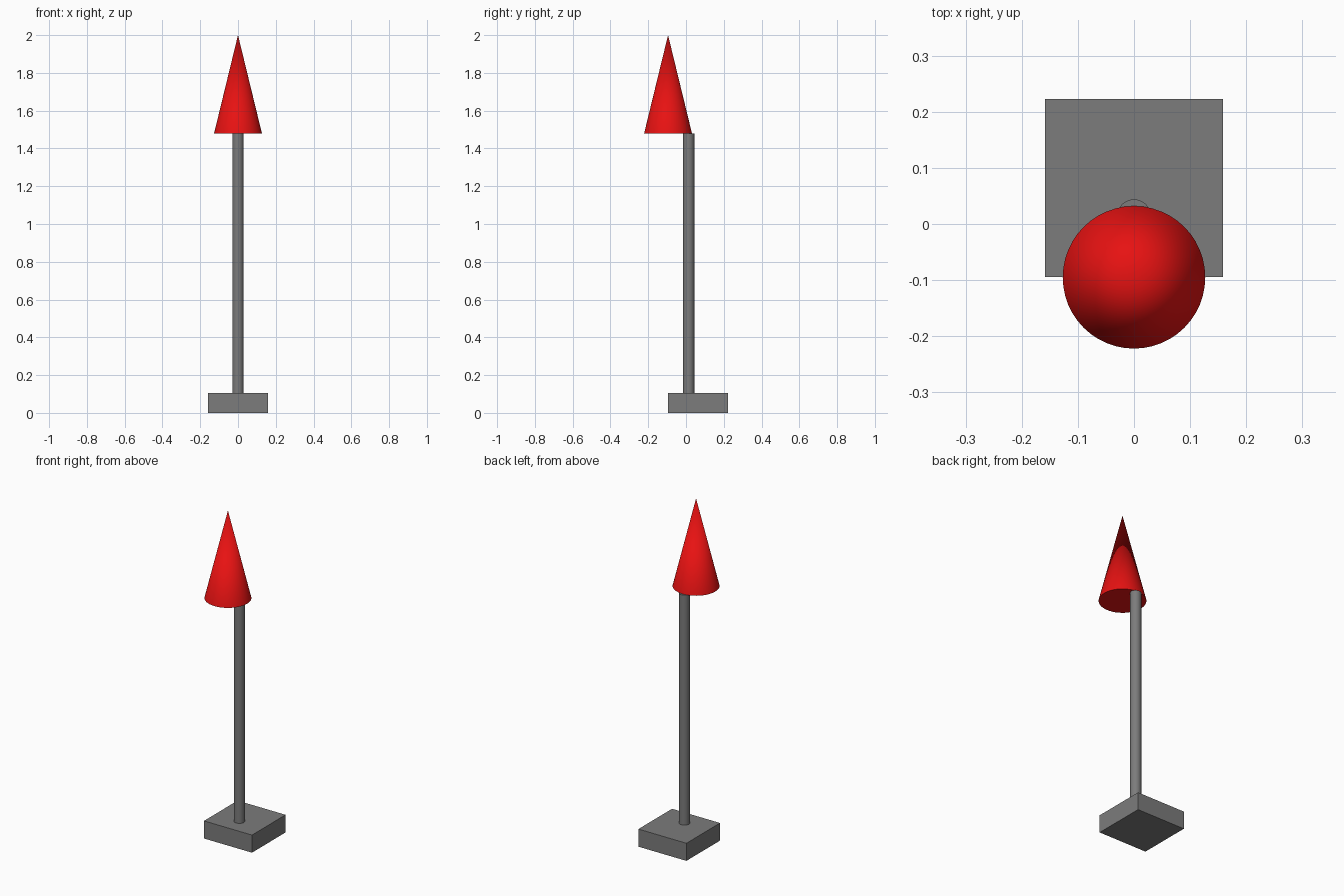
import bpy
import math

if "Cube" in bpy.data.objects:
    bpy.data.objects.remove(bpy.data.objects["Cube"])


def material(name, rgb):
    m = bpy.data.materials.new(name)
    m.diffuse_color = (*rgb, 1)
    m.use_nodes = True
    m.node_tree.nodes["Principled BSDF"].inputs["Base Color"].default_value = m.diffuse_color
    return m


grey = material("grey", (0.2, 0.2, 0.2))
red = material("red", (0.8, 0.006, 0.006))


def finish(name, mat, smooth=False):
    ob = bpy.context.object
    ob.name = ob.data.name = name
    ob.data.materials.append(mat)
    if smooth:
        bpy.ops.object.shade_smooth_by_angle(angle=math.radians(35))
    return ob


# square base block
bpy.ops.mesh.primitive_cube_add(size=1, location=(0, 0.064, 0.0525))
base = bpy.context.object
base.scale = (0.317, 0.317, 0.105)
bpy.ops.object.transform_apply(location=False, rotation=False, scale=True)
finish("base", grey)

# thin round pole, standing on the base and reaching the cone's underside
POLE_BOTTOM, CONE_BOTTOM, TOP = 0.105, 1.478, 2.0
bpy.ops.mesh.primitive_cylinder_add(
    vertices=32, radius=0.03, depth=CONE_BOTTOM - POLE_BOTTOM,
    location=(0, 0.014, (POLE_BOTTOM + CONE_BOTTOM) / 2))
finish("pole", grey, True)

# pointed cone, set forward of the pole
bpy.ops.mesh.primitive_cone_add(
    vertices=48, radius1=0.127, radius2=0, depth=TOP - CONE_BOTTOM,
    location=(0, -0.095, (CONE_BOTTOM + TOP) / 2))
finish("cone", red, True)
